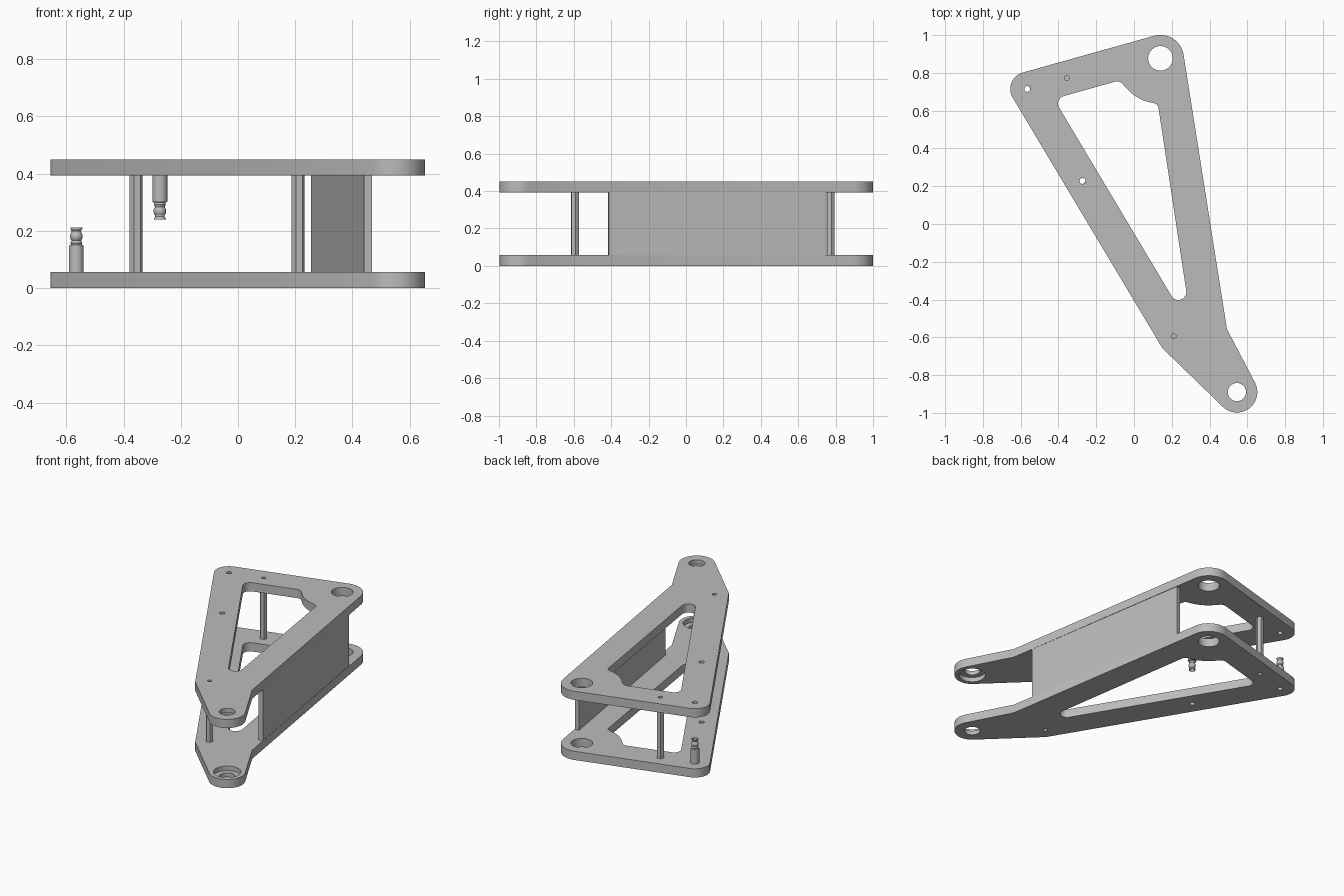
import bpy, bmesh, math
from mathutils import Vector, Matrix

cube = bpy.data.objects.get("Cube")
if cube:
    bpy.data.objects.remove(cube, do_unlink=True)

HEIGHT, THICK = 0.45, 0.057
grey = bpy.data.materials.new("plain grey")
grey.use_nodes = True
COLOUR = (0.5, 0.5, 0.5, 1)
grey.diffuse_color = COLOUR
grey.node_tree.nodes["Principled BSDF"].inputs["Base Color"].default_value = COLOUR


def make(name, bm):
    """Turn a bmesh into a grey object."""
    bmesh.ops.recalc_face_normals(bm, faces=bm.faces)
    mesh = bpy.data.meshes.new(name)
    bm.to_mesh(mesh)
    bm.free()
    mesh.materials.append(grey)
    obj = bpy.data.objects.new(name, mesh)
    bpy.context.collection.objects.link(obj)
    return obj


def smooth(obj):
    bpy.ops.object.select_all(action="DESELECT")
    obj.select_set(True)
    bpy.context.view_layer.objects.active = obj
    bpy.ops.object.shade_smooth_by_angle(angle=math.radians(30))


def belt(circles):
    """Outline of tangent lines and arcs; negative radius curves inwards, zero is a corner."""
    count = len(circles)
    normals = []
    for i, (x, y, r) in enumerate(circles):
        x2, y2, r2 = circles[(i + 1) % count]
        d = Vector((x2 - x, y2 - y))
        ratio = max(-1, min(1, (r - r2) / d.length))
        normals.append(math.atan2(d.y, d.x) - math.acos(ratio))
    points = []
    for i, (x, y, r) in enumerate(circles):
        start = normals[i - 1]
        sweep = math.remainder(normals[i] - start, math.tau)
        steps = max(2, round(abs(sweep) / 0.12)) if r else 0
        for k in range(steps + 1):
            a = start + sweep * k / max(steps, 1)
            points.append((x + r * math.cos(a), y + r * math.sin(a)))
    return points


def disc(x, y, r, sides=40, turn=0.0):
    return [(x + r * math.cos(turn + math.tau * k / sides),
             y + r * math.sin(turn + math.tau * k / sides)) for k in range(sides)]


def prism(name, points, low, high):
    bm = bmesh.new()
    face = bm.faces.new([bm.verts.new((x, y, low)) for x, y in points])
    top = bmesh.ops.extrude_face_region(bm, geom=[face])["geom"]
    bmesh.ops.translate(bm, vec=(0, 0, high - low),
                        verts=[v for v in top if isinstance(v, bmesh.types.BMVert)])
    return make(name, bm)


def cut(obj, cutters):
    """Subtract the cutters and bake the result."""
    for c in cutters:
        mod = obj.modifiers.new("cut", "BOOLEAN")
        mod.operation, mod.solver, mod.object = "DIFFERENCE", "EXACT", c
    graph = bpy.context.evaluated_depsgraph_get()
    mesh = bpy.data.meshes.new_from_object(obj.evaluated_get(graph))
    obj.modifiers.clear()
    obj.data = mesh
    for c in cutters:
        bpy.data.objects.remove(c, do_unlink=True)


def flipped(obj, name):
    """Copy mirrored about the mid height."""
    copy = bpy.data.objects.new(name, obj.data.copy())
    copy.data.transform(Matrix.Translation((0, 0, HEIGHT)) @ Matrix.Diagonal((1, 1, -1, 1)))
    copy.data.flip_normals()
    bpy.context.collection.objects.link(copy)
    return copy


# Key positions
REAR, SIDE, FRONT = (0.14, 0.877), (-0.565, 0.715), (0.545, -0.89)
MIDDLE = (-0.273, 0.228)
POSTS = {"rear_standoff": (-0.356, 0.773), "front_standoff": (0.21, -0.594)}

# Side plates: outline, window, through holes and inner counterbore
outline = belt([(*FRONT, 0.108), (0.492, -0.556, 0), (*REAR, 0.124),
                (*SIDE, 0.09), (0.15, -0.657, 0)])
window = belt([(0.235, -0.36, 0.042), (0.10, 0.61, 0.03), (*REAR, -0.24),
               (-0.09, 0.715, 0.04), (-0.36, 0.637, 0.042)])
holes = [window, disc(*REAR, 0.065), disc(*FRONT, 0.048),
         disc(*SIDE, 0.016, 20), disc(*MIDDLE, 0.016, 20)]
holes += [disc(*p, 0.013, 20) for p in POSTS.values()]
lower = prism("lower_plate", outline, 0, THICK)
cutters = [prism("cutter", h, -0.1, 0.2) for h in holes]
cutters.append(prism("cutter", disc(*FRONT, 0.081), THICK - 0.03, 0.2))
cut(lower, cutters)
upper = flipped(lower, "upper_plate")
smooth(lower)
smooth(upper)

# Web panel flush with the long outer edge
a, b = Vector((0.468, -0.412)), Vector((0.283, 0.745))
along = (b - a).normalized()
inward = Vector((-along.y, along.x)) * 0.028
prism("web_panel", [a, b, b + inward, a + inward], THICK, HEIGHT - THICK)

# Hexagonal standoffs
for name, spot in POSTS.items():
    prism(name, disc(*spot, 0.0235, 6, math.radians(10)), THICK, HEIGHT - THICK)


# Hollow ball studs, turned from a profile
def stud(name, spot):
    bore, ball, centre = 0.0155, 0.022, 0.181
    profile = [(bore, THICK), (0.026, THICK), (0.026, 0.147), (0.024, 0.15),
               (0.018, 0.151), (0.021, 0.157), (0.018, 0.164)]
    for k in range(-4, 5):
        t = math.radians(k * 10)
        profile.append((ball * math.cos(t), centre + ball * math.sin(t)))
    profile += [(0.0165, 0.2), (0.021, 0.207), (0.021, 0.211), (bore, 0.211)]
    bm = bmesh.new()
    verts = [bm.verts.new((spot[0] + r, spot[1], z)) for r, z in profile]
    edges = [bm.edges.new((verts[i - 1], verts[i])) for i in range(len(verts))]
    bmesh.ops.spin(bm, geom=verts + edges, cent=(*spot, 0), axis=(0, 0, 1),
                   angle=math.tau, steps=32, use_merge=True)
    bmesh.ops.remove_doubles(bm, verts=bm.verts, dist=1e-5)
    return make(name, bm)


smooth(stud("lower_ball_stud", SIDE))
blank = stud("stud_blank", MIDDLE)
smooth(flipped(blank, "upper_ball_stud"))
bpy.data.objects.remove(blank, do_unlink=True)
